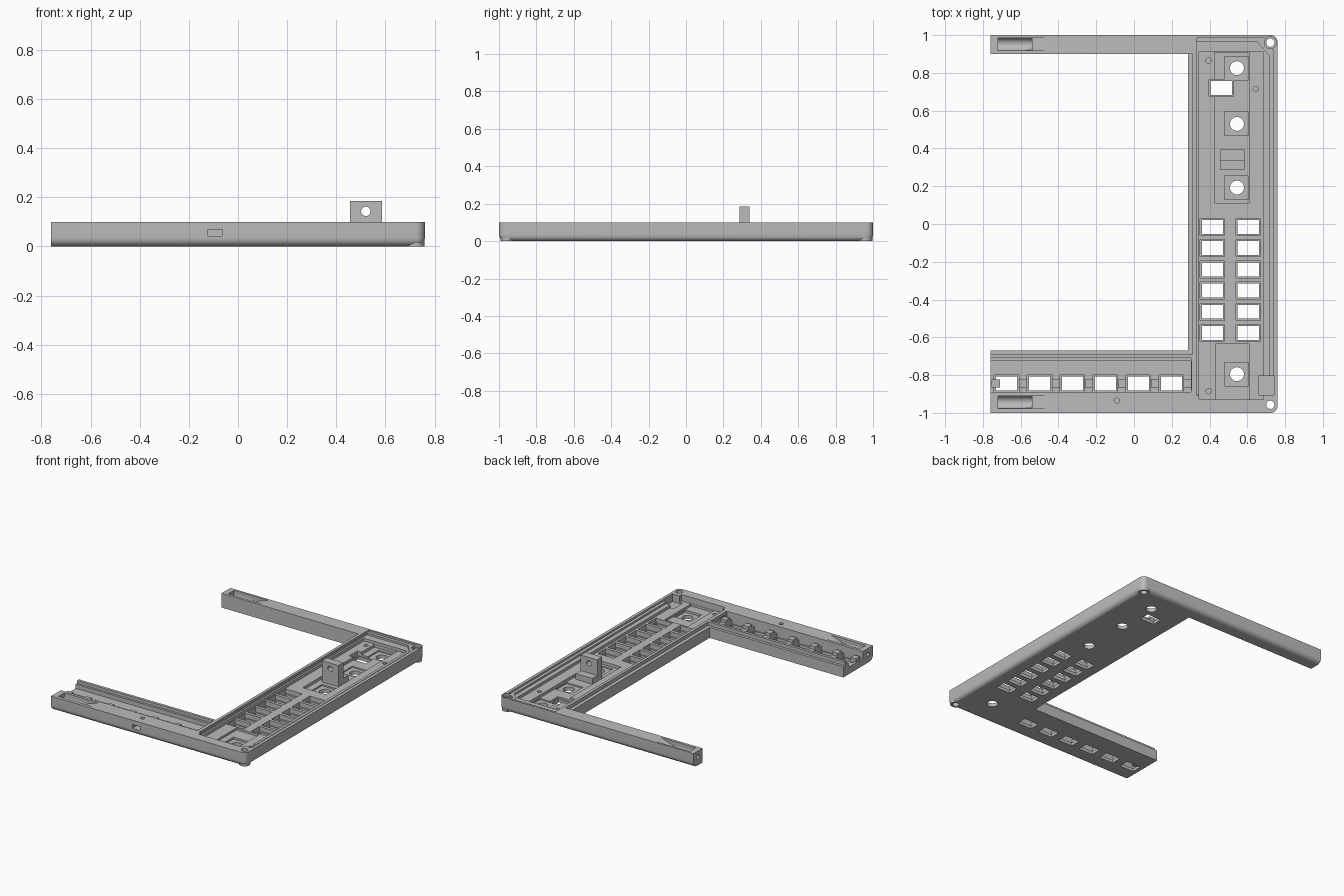
import bpy, bmesh, math
from mathutils import Matrix

default = bpy.data.objects.get("Cube")
if default:
    bpy.data.objects.remove(default, do_unlink=True)

grey = bpy.data.materials.new("plain grey")
grey.use_nodes = True
COLOUR = (0.5, 0.5, 0.5, 1)
grey.diffuse_color = COLOUR
for node in grey.node_tree.nodes:
    if node.type == 'BSDF_PRINCIPLED':
        node.inputs["Base Color"].default_value = COLOUR

TOP, OVER = 0.1, 0.2      # frame height, and a height safely above it


def make(name, bm):
    bmesh.ops.recalc_face_normals(bm, faces=bm.faces)
    mesh = bpy.data.meshes.new(name)
    bm.to_mesh(mesh)
    bm.free()
    mesh.materials.append(grey)
    obj = bpy.data.objects.new(name, mesh)
    bpy.context.collection.objects.link(obj)
    return obj


def loft(name, rings):
    bm = bmesh.new()
    loops = [[bm.verts.new(p) for p in ring] for ring in rings]
    n = len(loops[0])
    for a, b in zip(loops, loops[1:]):
        for i in range(n):
            bm.faces.new((a[i], a[(i + 1) % n], b[(i + 1) % n], b[i]))
    bm.faces.new(loops[0][::-1])
    bm.faces.new(loops[-1])
    return make(name, bm)


def prism(name, pts, z0, z1=OVER):
    return loft(name, [[(x, y, z) for x, y in pts] for z in (z0, z1)])


def box(name, x0, x1, y0, y1, z0, z1=OVER):
    return prism(name, [(x0, y0), (x1, y0), (x1, y1), (x0, y1)], z0, z1)


def rod(name, centre, radius, length, axis='Z'):
    bm = bmesh.new()
    turn = {'X': Matrix.Rotation(math.pi / 2, 4, 'Y'),
            'Y': Matrix.Rotation(math.pi / 2, 4, 'X'), 'Z': Matrix()}[axis]
    bmesh.ops.create_cone(bm, cap_ends=True, segments=28, radius1=radius,
                          radius2=radius, depth=length,
                          matrix=Matrix.Translation(centre) @ turn)
    return make(name, bm)


def combine(body, tools, operation):
    """Apply booleans in order, then remove the helper objects."""
    for tool in tools:
        tool.hide_render = True
        mod = body.modifiers.new("cut", 'BOOLEAN')
        mod.operation, mod.solver, mod.object = operation, 'EXACT', tool
    bpy.context.view_layer.update()
    graph = bpy.context.evaluated_depsgraph_get()
    mesh = bpy.data.meshes.new_from_object(body.evaluated_get(graph))
    body.modifiers.clear()
    body.data = mesh
    for tool in tools:
        bpy.data.objects.remove(tool, do_unlink=True)


# Frame: C-shaped outline whose outer lower edge is rounded
def outline(inset, z):
    r = max(0.036 - inset, 0.001)
    x, y = 0.76 - inset, 1 - inset
    pts = [(-0.76, -y)]
    for sign, start in ((-1, -90), (1, 0)):
        for k in range(7):
            a = math.radians(start + 15 * k)
            pts.append((x - r + r * math.cos(a), sign * (y - r) + r * math.sin(a)))
    pts += [(-0.76, y), (-0.76, 0.9), (0.285, 0.9), (0.285, -0.67), (-0.76, -0.67)]
    return [(px, py, z) for px, py in pts]


ROUND = 0.035
rings = []
for k in range(9):
    a = math.radians(90 * k / 8)
    rings.append(outline(ROUND * (1 - math.sin(a)), ROUND * (1 - math.cos(a))))
rings.append(outline(0, TOP))
frame = loft("frame", rings)

# Screw bosses under the outer corners
corners = [(0.722, 0.96), (0.722, -0.957)]
combine(frame, [rod("boss", (x, y, 0.02), 0.036, 0.04) for x, y in corners], 'UNION')

cuts = []
# Stepped lip along the inner edge
cuts.append(prism("inner_ledge", [(-0.8, -0.69), (0.31, -0.69), (0.31, 0.9),
                                  (0.2, 0.9), (0.2, -0.6), (-0.8, -0.6)], 0.075))
# Stepped tray in the tall side
cuts.append(prism("upper_step", [(0.33, -0.905), (0.738, -0.905), (0.738, 0.915),
                                 (0.69, 0.985), (0.33, 0.985)], 0.088))
cuts.append(prism("lower_step", [(0.332, -0.9), (0.717, -0.9), (0.717, 0.89),
                                 (0.653, 0.963), (0.332, 0.963)], 0.075))
cuts.append(box("tray", 0.345, 0.685, -0.93, 0.91, 0.055))
cuts.append(box("deep_tray", 0.43, 0.61, 0.11, 0.908, 0.035))
cuts.append(box("lower_tray", 0.432, 0.61, -0.928, -0.635, 0.04))
cuts.append(box("side_notch", 0.66, 0.74, -0.905, -0.805, 0.045))
# Channel in the wide arm
cuts.append(box("arm_step", -0.8, 0.305, -0.88, -0.71, 0.08))
cuts.append(box("arm_channel", -0.8, 0.303, -0.89, -0.725, 0.05))

# Windows: shallow seat around a through opening
arm_x = [-0.675 + 0.1746 * i for i in range(6)]
windows = [(x, -0.845) for x in arm_x]
windows += [(x, -0.015 - 0.1124 * i) for x in (0.415, 0.605) for i in range(6)]
windows.append((0.462, 0.72))
for x, y in windows:
    cuts.append(box("window_seat", x - 0.065, x + 0.065, y - 0.045, y + 0.045, 0.022))
    cuts.append(box("window", x - 0.056, x + 0.056, y - 0.037, y + 0.037, -0.1))

# Square seats with round through holes
for y in (0.825, 0.53, 0.193, -0.795):
    cuts.append(box("square_seat", 0.478, 0.607, y - 0.062, y + 0.062, 0.025))
    cuts.append(rod("round_hole", (0.545, y, 0), 0.037, 0.5))

# Corner screw holes, and blind pilot holes
for x, y in corners:
    cuts.append(rod("screw_hole", (x, y, 0), 0.022, 0.5))
cuts.append(rod("counterbore", (0.722, 0.96, 0.14), 0.032, 0.12))
for x, y in ((0.395, 0.865), (0.645, 0.715), (0.395, -0.885), (-0.09, -0.935)):
    cuts.append(rod("pilot_hole", (x, y, 0.13), 0.014, 0.2))

# Arm slots: round trough with a ramp, and a bolt hole from the end
for y in (0.952, -0.943):
    cuts.append(rod("trough", (-0.63, y, 0.075), 0.033, 0.18, 'X'))
    cuts.append(box("trough_opening", -0.72, -0.54, y - 0.033, y + 0.033, 0.075))
    cuts.append(loft("ramp", [[(-0.57, s, 0.06), (-0.45, s, 0.1), (-0.45, s, 0.15),
                               (-0.57, s, 0.15)] for s in (y - 0.033, y + 0.033)]))
    cuts.append(rod("bolt_hole", (-0.74, y, 0.06), 0.014, 0.1, 'X'))

# Small slot in the front wall
cuts.append(box("front_slot", -0.125, -0.063, -1.1, -0.95, 0.042, 0.07))
combine(frame, cuts, 'DIFFERENCE')

# Ribs between the arm windows
for i in range(7):
    x = arm_x[0] - 0.0873 + 0.1746 * i
    if i == 0:
        x += 0.03
    box("window_rib", x - 0.022, x + 0.022, -0.865, -0.822, 0.03, 0.072)

# Upright bracket with a hole and a low foot behind it
bracket = box("bracket", 0.455, 0.585, 0.285, 0.34, 0.03, 0.185)
combine(bracket, [rod("bracket_hole", (0.52, 0.31, 0.143), 0.019, 0.3, 'Y')], 'DIFFERENCE')
box("bracket_foot", 0.455, 0.585, 0.34, 0.395, 0.03, 0.075)

# Smooth the round surfaces, keep the edges sharp
bpy.ops.object.select_all(action='DESELECT')
for part in (frame, bracket):
    part.select_set(True)
bpy.context.view_layer.objects.active = frame
bpy.ops.object.shade_smooth_by_angle(angle=math.radians(30))
